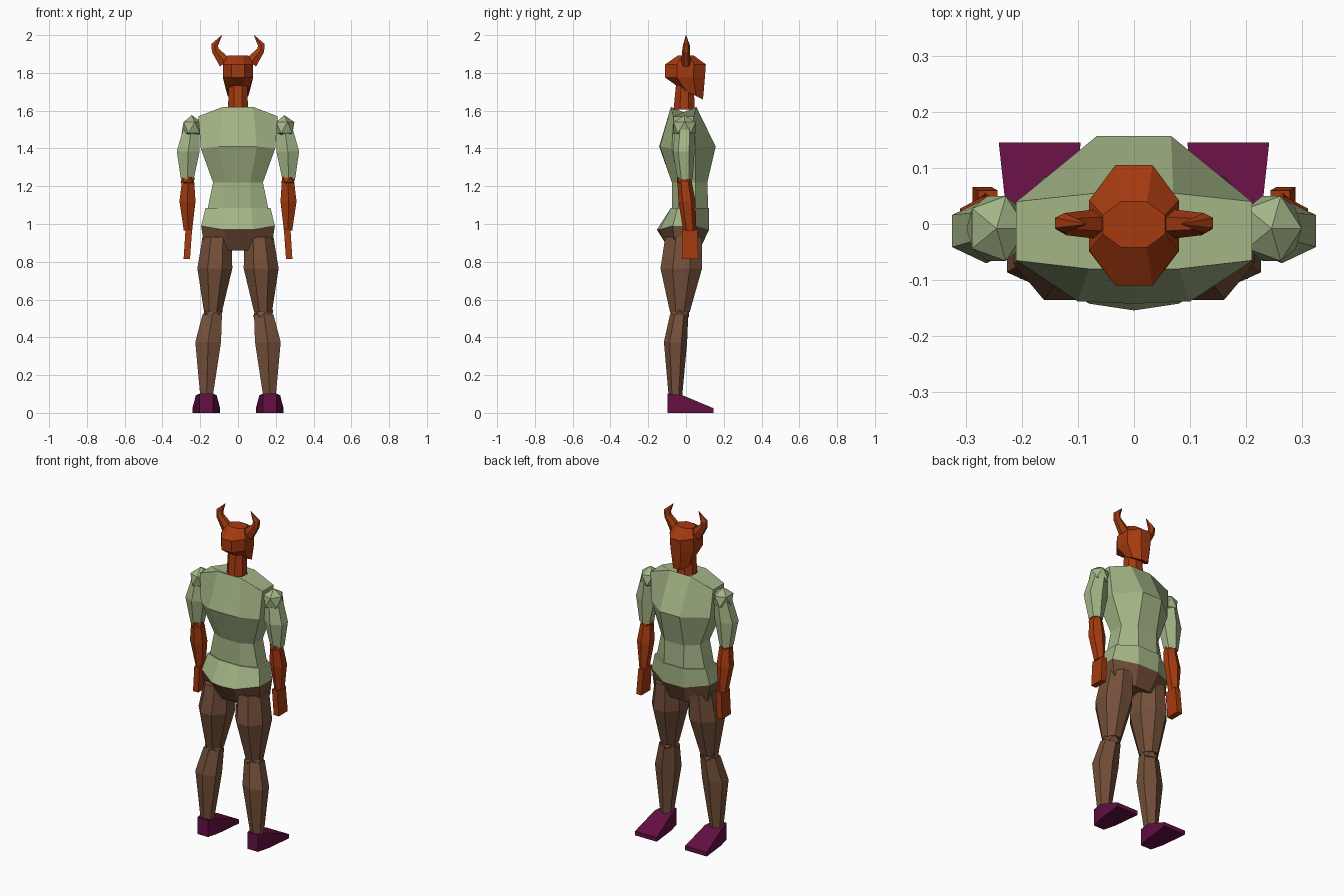
import bpy, bmesh, math
from mathutils import Matrix, Vector

if "Cube" in bpy.data.objects:
    bpy.data.objects.remove(bpy.data.objects["Cube"])


def material(name, rgb):
    m = bpy.data.materials.new(name)
    m.diffuse_color = (*rgb, 1)
    m.use_nodes = True
    m.node_tree.nodes["Principled BSDF"].inputs["Base Color"].default_value = m.diffuse_color
    return m


RED = material("red_skin", (0.37, 0.042, 0.005))
GREEN = material("sage_shirt", (0.37, 0.465, 0.24))
BROWN = material("brown_trousers", (0.175, 0.08, 0.042))
PURPLE = material("purple_shoes", (0.127, 0.005, 0.056))


def finish(name, bm, mats):
    bmesh.ops.recalc_face_normals(bm, faces=bm.faces)
    me = bpy.data.meshes.new(name)
    bm.to_mesh(me)
    bm.free()
    for m in mats:
        me.materials.append(m)
    ob = bpy.data.objects.new(name, me)
    bpy.context.collection.objects.link(ob)
    return ob


def skin(name, rings, mats, bands=None):
    """Join point rings into a capped solid; bands gives a material per band."""
    bm = bmesh.new()
    vs = [[bm.verts.new(p) for p in r] for r in rings]
    n = len(vs[0])
    for b, (lo, hi) in enumerate(zip(vs, vs[1:])):
        for i in range(n):
            f = bm.faces.new((lo[i], lo[(i + 1) % n], hi[(i + 1) % n], hi[i]))
            f.material_index = bands[b] if bands else 0
    bm.faces.new(vs[0])
    end = bm.faces.new(vs[-1])
    end.material_index = bands[-1] if bands else 0
    return finish(name, bm, mats)


def ring(s, n, x0, x1, y0, y1, z, tx=0, ty=0):
    """Flat-sided n-gon filling the x/y bounds, tilted by tx and ty."""
    k = 1 / math.cos(math.pi / n)
    pts = []
    for i in range(n):
        a = 2 * math.pi * (i + 0.5) / n
        dx, dy = (x1 - x0) / 2 * math.cos(a) * k, (y1 - y0) / 2 * math.sin(a)
        if n % 4 == 0:
            dy *= k
        pts.append((s * ((x0 + x1) / 2 + dx), (y0 + y1) / 2 + dy, z + tx * dx + ty * dy))
    return pts


def limb(name, s, n, rows, mat):
    return skin(name, [ring(s, n, *r) for r in rows], [mat])


def body(zc, zs, af, ab, w, yf, yb, sf, sb, bulge=0):
    """Symmetric torso section with ten points."""
    half = [(af, yf, zc), (w, sf, zs), (w, sb, zs), (ab, yb, zc)]
    return ([(0, yf, zc)] + half + [(0, yb - bulge, zc)]
            + [(-x, y, z) for x, y, z in reversed(half)])


def joint(name, loc, size, mat):
    bm = bmesh.new()
    bmesh.ops.create_icosphere(bm, subdivisions=1, radius=1,
                               matrix=Matrix.Translation(loc) @ Matrix.Diagonal((*size, 1)))
    return finish(name, bm, [mat])


# Shirt and hips
skin("shirt", [
    body(1.07, 1.07, .065, .065, .163, .118, -.075, .05, -.04),
    body(1.22, 1.22, .065, .065, .132, .113, -.075, .05, -.04),
    body(1.41, 1.40, .066, .10, .197, .157, -.138, .05, -.075, .004),
    body(1.62, 1.57, .07, .08, .21, .055, -.08, .04, -.065)], [GREEN])
skin("hips", [
    body(.86, .89, .05, .05, .18, .07, -.085, .05, -.06),
    body(.97, .99, .07, .08, .195, .122, -.142, .05, -.07, .012),
    body(1.085, 1.085, .07, .07, .172, .123, -.08, .055, -.045)],
    [BROWN, GREEN], [0, 1])

# Neck and head
limb("neck", 1, 8, [(-.053, .053, -.066, .046, 1.605), (-.048, .048, -.05, .04, 1.77)], RED)
limb("head", 1, 8, [
    (-.055, .055, -.035, .09, 1.69, 0, -.5),
    (-.08, .08, -.11, .10, 1.775, 0, 0),
    (-.08, .08, -.11, .105, 1.845, 0, 0),
    (-.055, .055, -.042, .04, 1.893)], RED)

for side, s in (("right", 1), ("left", -1)):
    # Horn, curling inward to a point
    limb(side + "_horn", s, 6, [
        (.045, .095, -.026, .026, 1.855, -.9),
        (.103, .138, -.02, .02, 1.92, -.5),
        (.106, .141, -.016, .02, 1.948, .3),
        (.084, .086, -.001, .001, 2.0)], RED)

    # Arm
    joint(side + "_shoulder", (s * .245, -.008, 1.51), (.06, .068, .066), GREEN)
    limb(side + "_upper_arm", s, 6, [
        (.235, .302, -.045, .035, 1.235),
        (.203, .324, -.07, .045, 1.385),
        (.205, .285, -.055, .045, 1.52)], GREEN)
    joint(side + "_elbow", (s * .266, -.01, 1.232), (.042, .045, .03), RED)
    limb(side + "_forearm", s, 6, [
        (.243, .287, -.015, .055, .965),
        (.225, .31, -.04, .05, 1.12),
        (.232, .297, -.045, .03, 1.225)], RED)
    limb(side + "_hand", s, 4, [
        (.254, .288, -.02, .066, .815),
        (.243, .278, -.022, .06, .97)], RED)

    # Leg
    limb(side + "_thigh", s, 8, [
        (.085, .18, -.085, .02, .535),
        (.03, .215, -.135, .085, .765),
        (.035, .188, -.11, .085, .93)], BROWN)
    joint(side + "_knee", (s * .134, -.033, .525), (.06, .058, .038), BROWN)
    limb(side + "_calf", s, 6, [
        (.133, .20, -.092, -.02, .09),
        (.09, .226, -.117, .006, .375),
        (.085, .188, -.085, .012, .52)], BROWN)

    # Shoe: wedge widening towards the toe
    plan = [(-.035, -.098), (.035, -.098), (.055, -.02), (.073, .145), (-.073, .145), (-.055, -.02)]
    skin(side + "_shoe", [
        [(s * .168 + x, y, 0) for x, y in plan],
        [(s * .168 + x, y, .025 if y > .1 else .102 - (y + .1) * .1) for x, y in plan]], [PURPLE])
